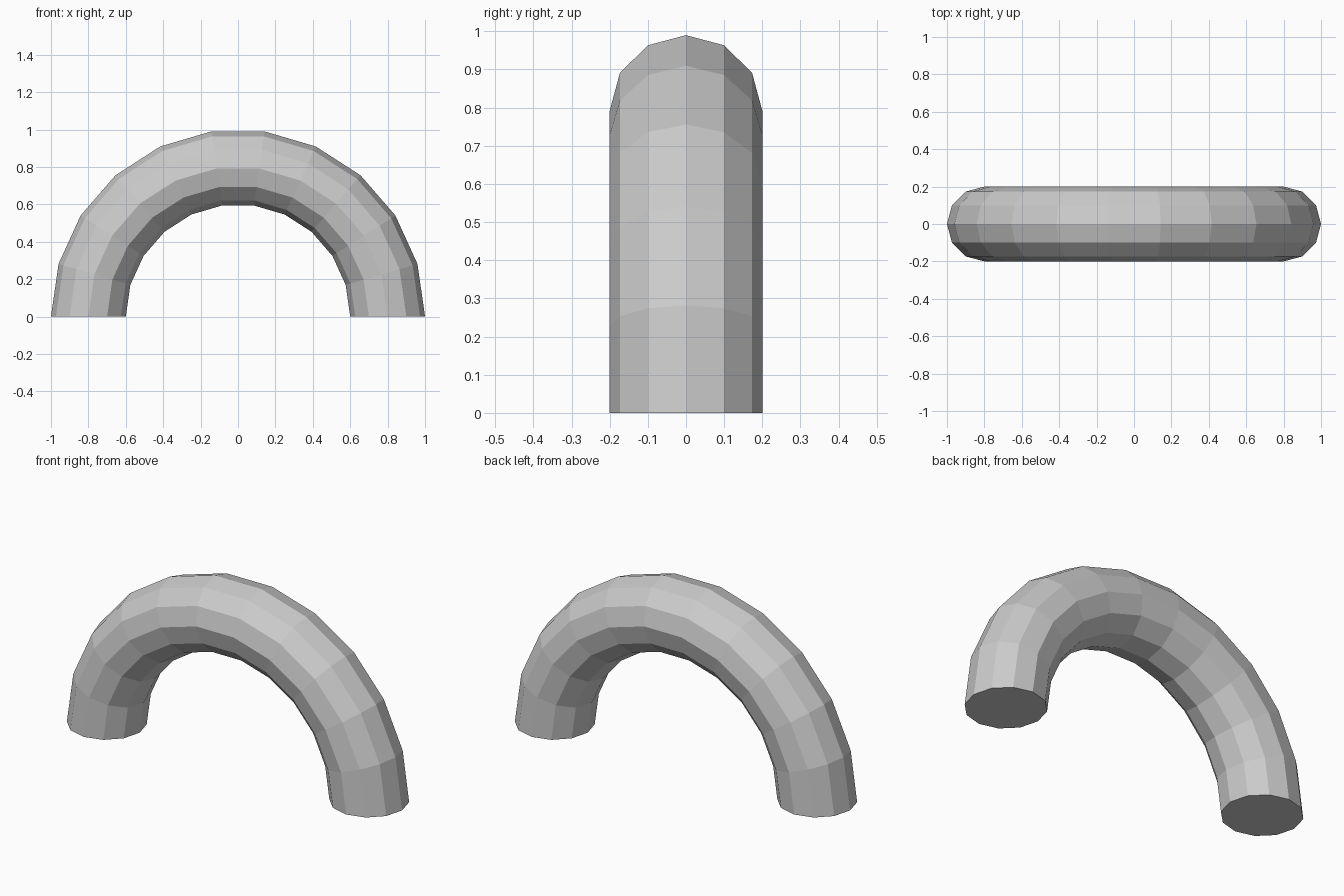
import bpy, bmesh
from math import sin, cos, pi

if "Cube" in bpy.data.objects:
    bpy.data.objects.remove(bpy.data.objects["Cube"])

MAJOR, MINOR = 0.8, 0.2
SEGMENTS, SIDES = 11, 12

bm = bmesh.new()

# Rings swept along a half circle
rings = []
for i in range(SEGMENTS + 1):
    a = pi * i / SEGMENTS
    ring = []
    for j in range(SIDES):
        b = 2 * pi * j / SIDES
        r = MAJOR + MINOR * cos(b)
        ring.append(bm.verts.new((r * cos(a), MINOR * sin(b), r * sin(a))))
    rings.append(ring)

# Tube walls
for r0, r1 in zip(rings, rings[1:]):
    for j in range(SIDES):
        k = (j + 1) % SIDES
        bm.faces.new((r0[j], r0[k], r1[k], r1[j]))

# Flat end caps on the ground
bm.faces.new(rings[0])
bm.faces.new(rings[-1])
bmesh.ops.recalc_face_normals(bm, faces=bm.faces)

mesh = bpy.data.meshes.new("arched_tube")
bm.to_mesh(mesh)
bm.free()
bpy.context.collection.objects.link(bpy.data.objects.new("arched_tube", mesh))
